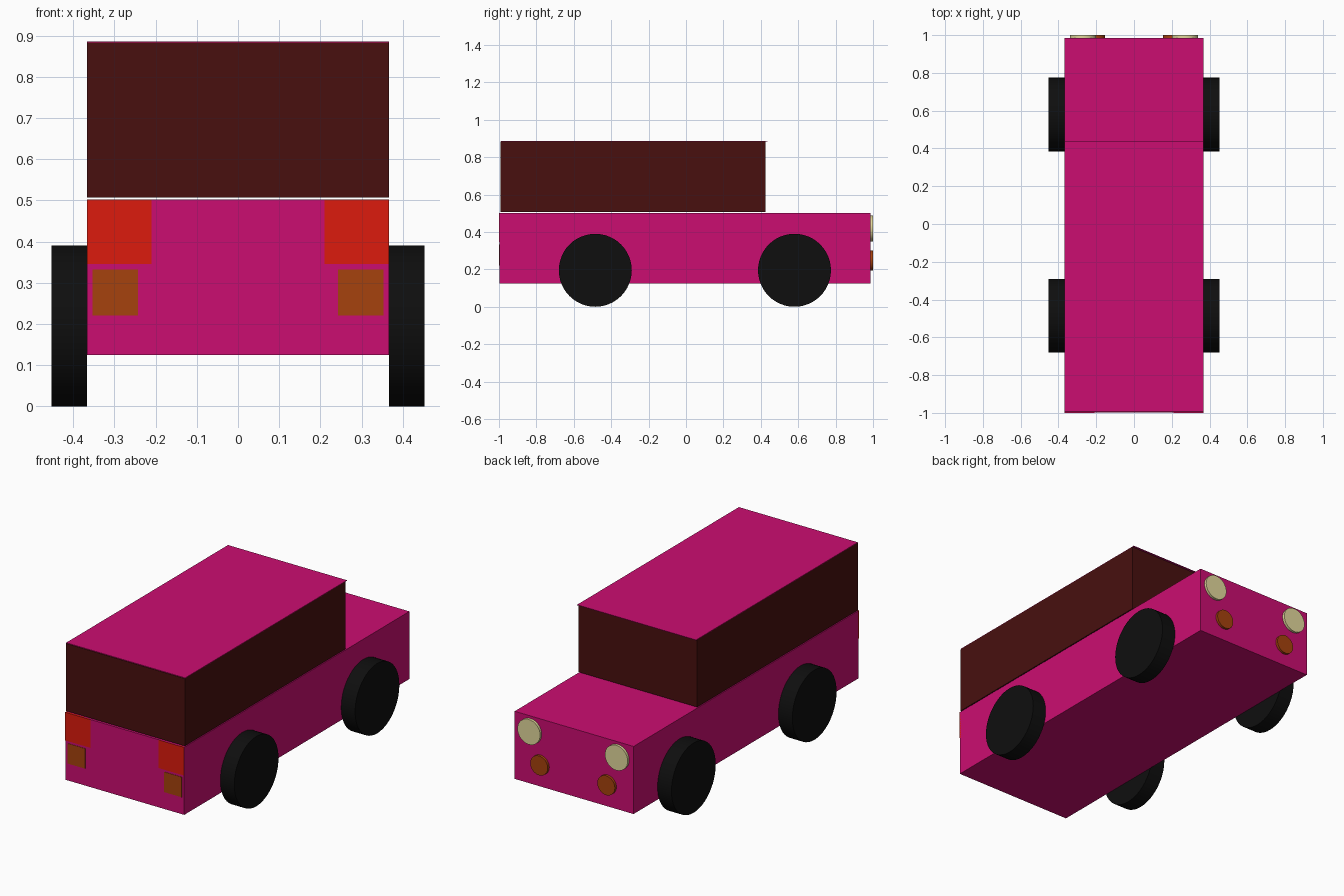
import bpy, math

if "Cube" in bpy.data.objects:
    bpy.data.objects.remove(bpy.data.objects["Cube"])


def mat(name, rgb):
    m = bpy.data.materials.new(name)
    m.diffuse_color = (*rgb, 1)
    m.use_nodes = True
    m.node_tree.nodes["Principled BSDF"].inputs["Base Color"].default_value = m.diffuse_color
    return m


PINK = mat("pink_paint", (0.60, 0.004, 0.165))
GLASS = mat("dark_glass", (0.065, 0.005, 0.0045))
RED = mat("red_lens", (0.72, 0.011, 0.004))
AMBER = mat("amber_lens", (0.38, 0.054, 0.004))
CREAM = mat("cream_lens", (0.76, 0.69, 0.33))
BLACK = mat("rubber", (0.0045, 0.0045, 0.0045))


def box(name, x, y, z, material):
    """Box spanning the given (low, high) range on each axis."""
    bpy.ops.mesh.primitive_cube_add(size=1, location=[sum(r) / 2 for r in (x, y, z)])
    ob = bpy.context.object
    ob.name = name
    ob.scale = [r[1] - r[0] for r in (x, y, z)]
    bpy.ops.object.transform_apply(location=False, rotation=False, scale=True)
    ob.data.materials.append(material)


def disc(name, centre, radius, depth, axis, material, sides=32):
    """Cylinder lying along the x or y axis."""
    rot = (0, math.pi / 2, 0) if axis == "x" else (math.pi / 2, 0, 0)
    bpy.ops.mesh.primitive_cylinder_add(vertices=sides, radius=radius, depth=depth,
                                        location=centre, rotation=rot)
    ob = bpy.context.object
    ob.name = name
    ob.data.materials.append(material)
    bpy.ops.object.shade_smooth_by_angle(angle=math.radians(30))


W = 0.367  # half width of the bodywork

# Lower body, glazed cabin floating just above it, and thin roof panel
box("lower_body", (-W, W), (-0.998, 0.986), (0.125, 0.502), PINK)
box("cabin", (-W, W), (-0.993, 0.425), (0.507, 0.883), GLASS)
box("roof", (-W, W), (-0.99, 0.436), (0.883, 0.886), PINK)

for s, side in ((-1, "left"), (1, "right")):
    # Wheels
    for y, end in ((-0.485, "front"), (0.58, "back")):
        disc(f"{end}_{side}_wheel", (s * 0.41, y, 0.195), 0.195, 0.086, "x", BLACK, 48)
    # Square lamps on the -y end
    box(f"{side}_red_lamp", sorted((s * 0.21, s * W)), (-1.0, -0.99), (0.345, 0.502), RED)
    box(f"{side}_amber_lamp", sorted((s * 0.243, s * 0.353)), (-1.0, -0.99), (0.22, 0.332), AMBER)
    # Round lamps on the +y end
    disc(f"{side}_round_lamp", (s * 0.27, 0.99, 0.418), 0.07, 0.02, "y", CREAM)
    disc(f"{side}_round_indicator", (s * 0.207, 0.99, 0.247), 0.054, 0.02, "y", AMBER)
